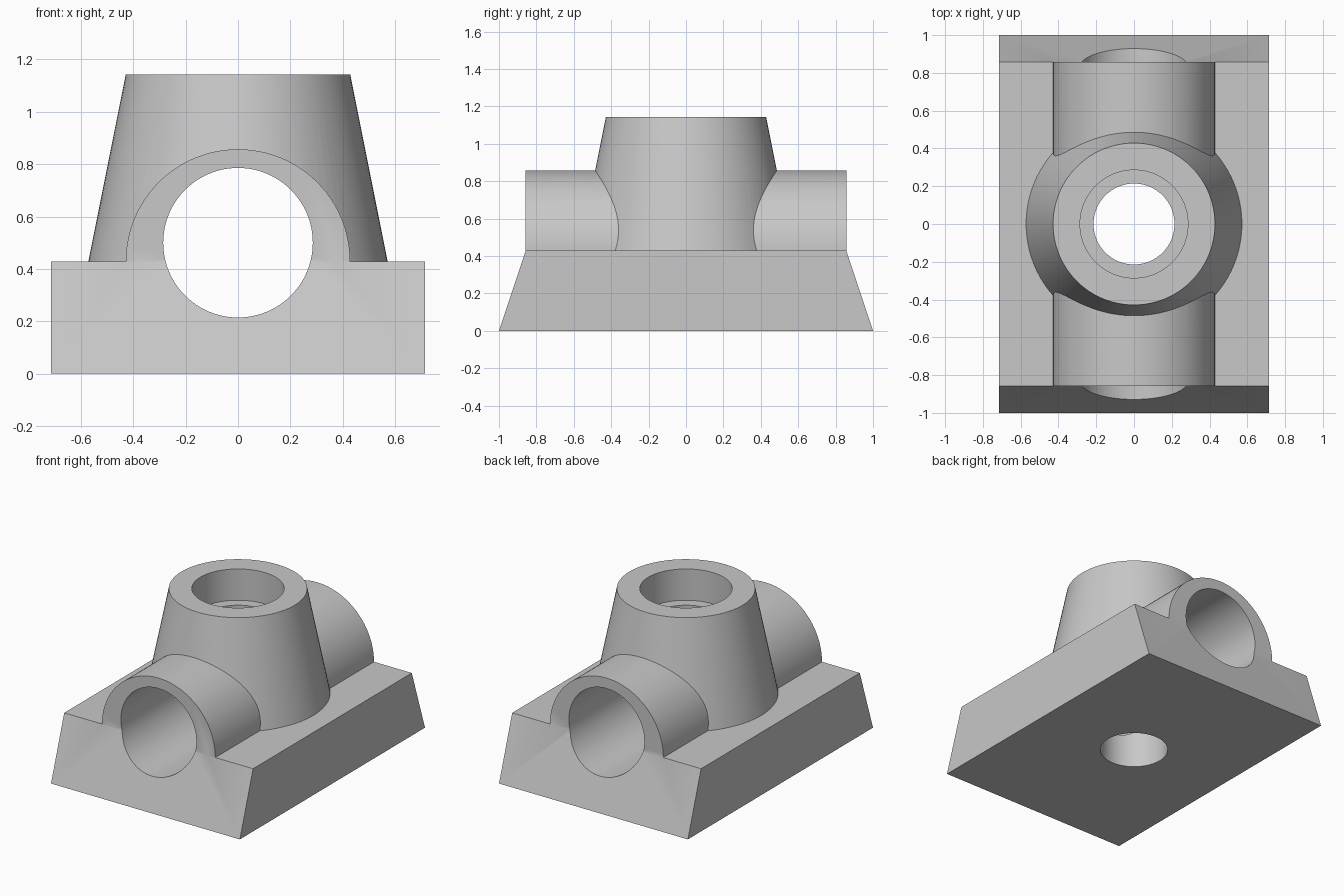
import bpy, bmesh, math
from mathutils import Matrix

if "Cube" in bpy.data.objects:
    bpy.data.objects.remove(bpy.data.objects["Cube"])

U = 1 / 7  # design module
SIDES = 96

grey = bpy.data.materials.new("plain grey")
grey.diffuse_color = (0.58, 0.58, 0.58, 1)
grey.use_nodes = True
grey.node_tree.nodes["Principled BSDF"].inputs["Base Color"].default_value = grey.diffuse_color


def finish(name, bm):
    bmesh.ops.recalc_face_normals(bm, faces=bm.faces)
    mesh = bpy.data.meshes.new(name)
    bm.to_mesh(mesh)
    bm.free()
    mesh.materials.append(grey)
    ob = bpy.data.objects.new(name, mesh)
    bpy.context.collection.objects.link(ob)
    return ob


def round_part(name, r1, r2, lo, hi, z=None):
    """Cone from lo to hi along z, or along y at height z when z is given."""
    bm = bmesh.new()
    place = Matrix.Translation((0, 0, (lo + hi) / 2))
    if z is not None:
        place = Matrix.Translation((0, 0, z)) @ Matrix.Rotation(math.pi / 2, 4, 'X')
    bmesh.ops.create_cone(bm, cap_ends=True, segments=SIDES, radius1=r1,
                          radius2=r2, depth=hi - lo, matrix=place)
    return finish(name, bm)


def combine(body, other, operation):
    other.hide_render = True
    mod = body.modifiers.new(operation, 'BOOLEAN')
    mod.operation = operation
    mod.solver = 'EXACT'
    mod.object = other
    bpy.context.view_layer.objects.active = body
    bpy.ops.object.modifier_apply(modifier=mod.name)
    bpy.data.objects.remove(other)


# Base block with sloping front and back, extruded from its side profile
bm = bmesh.new()
profile = [(-1, 0), (1, 0), (6 * U, 3 * U), (-6 * U, 3 * U)]
face = bm.faces.new([bm.verts.new((-5 * U, y, z)) for y, z in profile])
ext = bmesh.ops.extrude_face_region(bm, geom=[face])
bmesh.ops.translate(bm, vec=(10 * U, 0, 0),
                    verts=[v for v in ext["geom"] if isinstance(v, bmesh.types.BMVert)])
body = finish("bored_block", bm)

# Horizontal barrel and tapered tower, both rooted inside the base
combine(body, round_part("barrel", 3 * U, 3 * U, -6 * U, 6 * U, z=3 * U), 'UNION')
combine(body, round_part("tower", 4.4 * U, 3 * U, U, 8 * U), 'UNION')

# Cross bore, vertical through hole and counterbore
combine(body, round_part("cross_bore", 2 * U, 2 * U, -1.2, 1.2, z=3.5 * U), 'DIFFERENCE')
combine(body, round_part("through_hole", 1.5 * U, 1.5 * U, -0.2, 1.4), 'DIFFERENCE')
combine(body, round_part("counterbore", 2 * U, 2 * U, 6.5 * U, 1.4), 'DIFFERENCE')

# Smooth curved walls, crisp edges
body.select_set(True)
bpy.context.view_layer.objects.active = body
bpy.ops.object.shade_smooth_by_angle(angle=math.radians(25))
